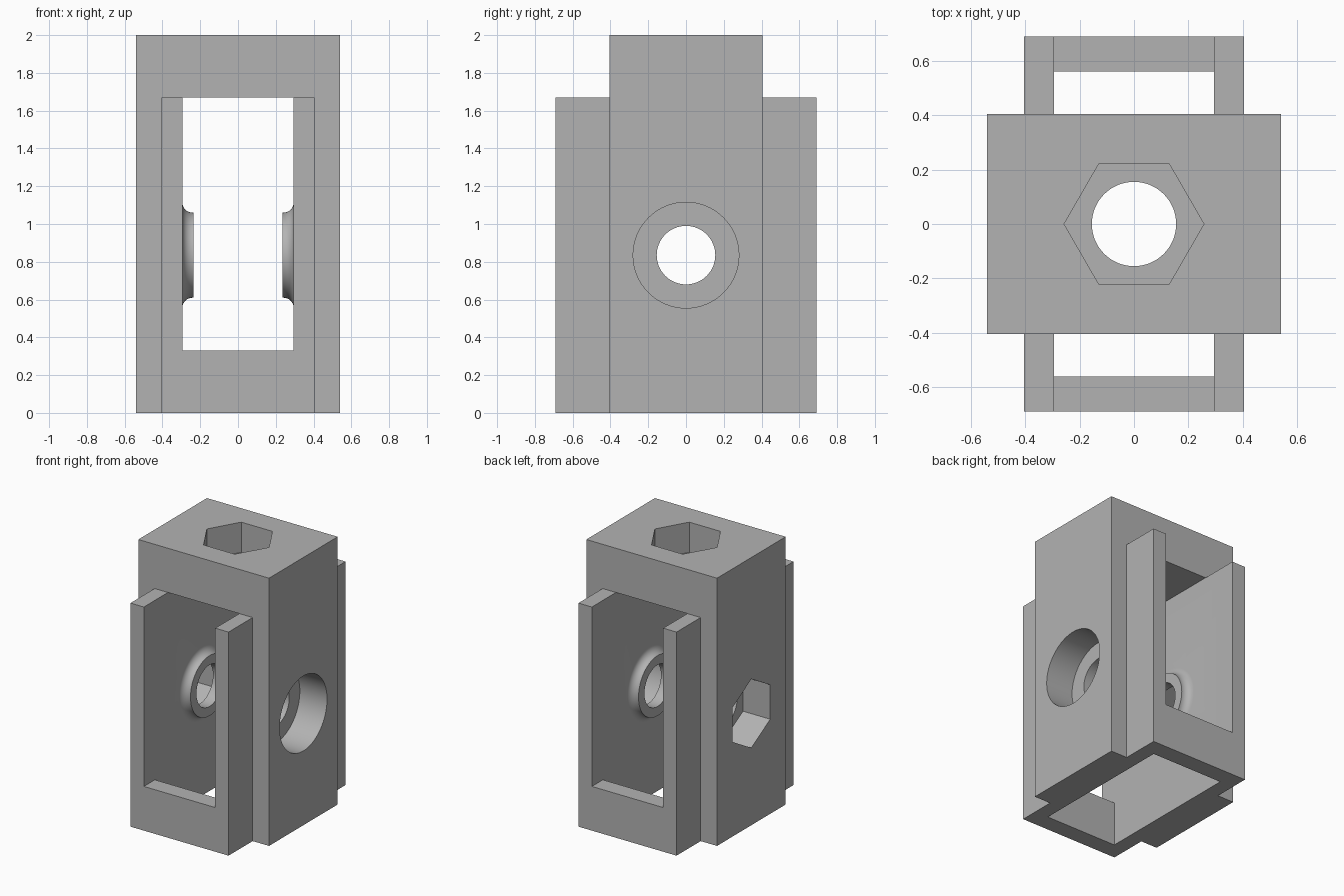
import bpy, bmesh, math
from mathutils import Matrix

cube = bpy.data.objects.get("Cube")
if cube:
    bpy.data.objects.remove(cube, do_unlink=True)

# Shared colour
grey = bpy.data.materials.new("plain grey")
grey.use_nodes = True
COLOUR = (0.45, 0.45, 0.45, 1)
grey.diffuse_color = COLOUR
grey.node_tree.nodes["Principled BSDF"].inputs["Base Color"].default_value = COLOUR

AXLE_Z = 0.835
WALL = 0.295      # inner half width of the cage
CEILING = 1.67    # top of the inner space
DEPTH = 0.225     # depth of the nut and bolt head recesses
BORE = 0.155


def make_object(name, bm):
    bmesh.ops.recalc_face_normals(bm, faces=bm.faces)
    mesh = bpy.data.meshes.new(name)
    bm.to_mesh(mesh)
    bm.free()
    mesh.materials.append(grey)
    obj = bpy.data.objects.new(name, mesh)
    bpy.context.collection.objects.link(obj)
    return obj


def box(name, half_x, half_y, z0, z1):
    bm = bmesh.new()
    bmesh.ops.create_cube(bm, size=1)
    bmesh.ops.scale(bm, vec=(2 * half_x, 2 * half_y, z1 - z0), verts=bm.verts)
    bmesh.ops.translate(bm, vec=(0, 0, (z0 + z1) / 2), verts=bm.verts)
    return make_object(name, bm)


def turned(name, profile, sides, matrix):
    """Solid of revolution about z from (radius, height) pairs, then placed."""
    bm = bmesh.new()
    rings = []
    for r, h in profile:
        angles = [math.tau * i / sides for i in range(sides)]
        rings.append([bm.verts.new((r * math.cos(a), r * math.sin(a), h)) for a in angles])
    for low, high in zip(rings, rings[1:]):
        for i in range(sides):
            j = (i + 1) % sides
            bm.faces.new((low[i], low[j], high[j], high[i]))
    bm.faces.new(rings[0])
    bm.faces.new(rings[-1])
    bmesh.ops.transform(bm, matrix=matrix, verts=bm.verts)
    return make_object(name, bm)


def combine(target, tool, operation):
    mod = target.modifiers.new(operation.lower(), 'BOOLEAN')
    mod.operation = operation
    mod.solver = 'EXACT'
    mod.object = tool
    bpy.context.view_layer.objects.active = target
    bpy.ops.object.modifier_apply(modifier=mod.name)
    bpy.data.objects.remove(tool, do_unlink=True)


def sideways(side):
    """Places a turned part on the axle line, its z axis pointing outward."""
    return Matrix.Translation((0, 0, AXLE_Z)) @ Matrix.Rotation(side * math.pi / 2, 4, 'Y')


# Main block with the shorter front and back frames
housing = box("housing", 0.54, 0.405, 0, 2)
combine(housing, box("window_frames", 0.405, 0.69, 0, CEILING), 'UNION')

# Inner space open at the bottom, and the window through front and back
combine(housing, box("inner_space", WALL, 0.56, -0.2, CEILING), 'DIFFERENCE')
combine(housing, box("window", WALL, 1, 0.33, CEILING), 'DIFFERENCE')

# Bosses with a rounded foot on both inner walls
FILLET, BOSS_TOP = 0.055, 0.235
foot = [(0.28, WALL + 0.01)]
for i in range(9):
    a = math.pi / 2 * i / 8
    foot.append((0.28 - FILLET * math.sin(a), WALL - FILLET * (1 - math.cos(a))))
foot.append((0.225, BOSS_TOP))
for side in (1, -1):
    combine(housing, turned("boss", foot, 64, sideways(side)), 'UNION')

# Round recess on the left, hexagonal ones on the right and the top
floor = 0.54 - DEPTH
combine(housing, turned("bolt_head_recess", [(0.28, floor), (0.28, 1)], 64, sideways(1)), 'DIFFERENCE')
combine(housing, turned("side_nut_recess", [(0.257, floor), (0.257, 1)], 6, sideways(-1)), 'DIFFERENCE')
combine(housing, turned("top_nut_recess", [(0.257, 2 - DEPTH), (0.257, 2.5)], 6, Matrix()), 'DIFFERENCE')

# Bores across the axle line and down through the top
combine(housing, turned("axle_bore", [(BORE, -1), (BORE, 1)], 64, sideways(1)), 'DIFFERENCE')
combine(housing, turned("top_bore", [(BORE, 1.4), (BORE, 2.5)], 64, Matrix()), 'DIFFERENCE')

# Smooth curved surfaces, sharp edges kept
bpy.ops.object.select_all(action='DESELECT')
housing.select_set(True)
bpy.context.view_layer.objects.active = housing
bpy.ops.object.shade_smooth_by_angle(angle=math.radians(30))
